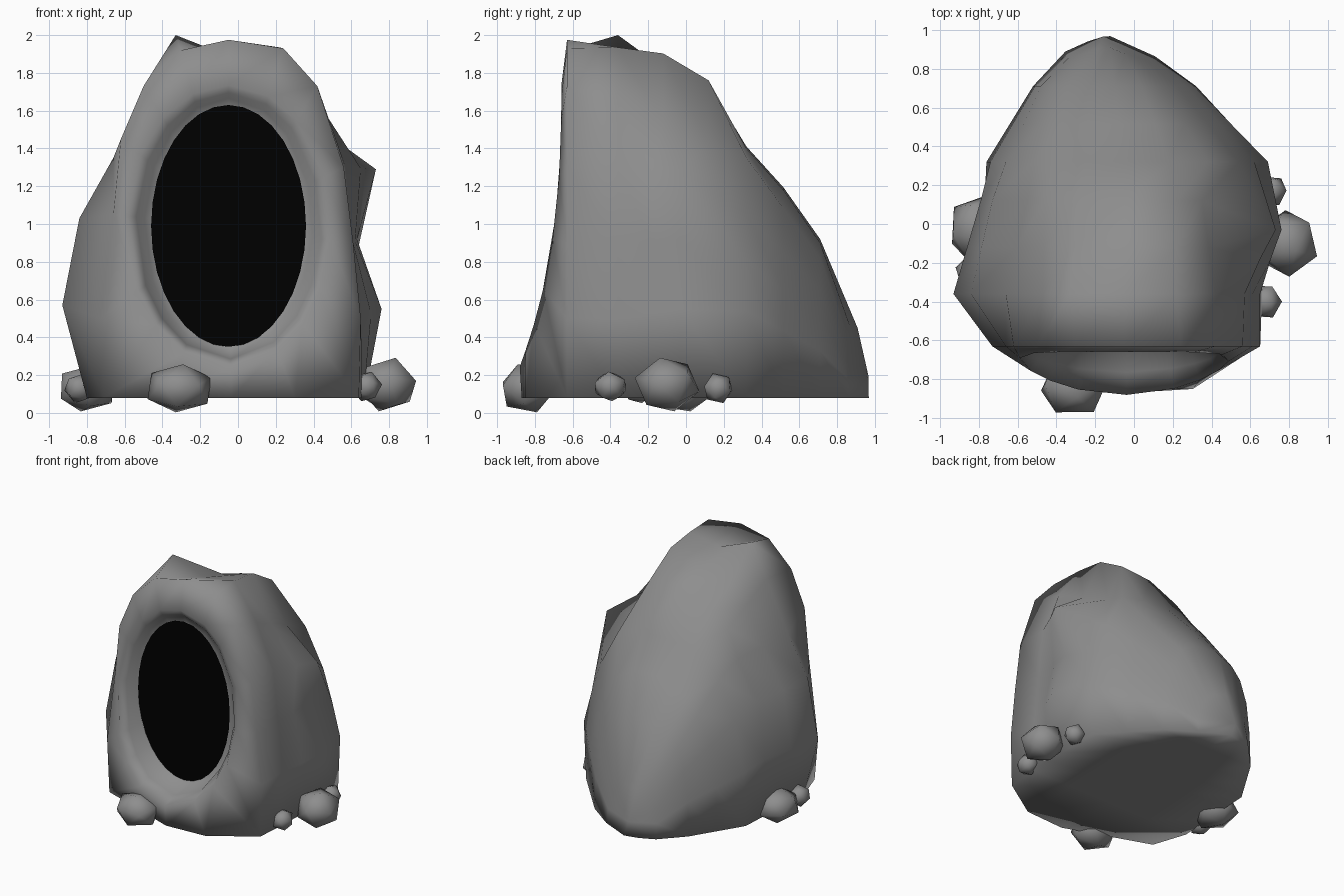
import bpy, bmesh, math
from mathutils import Matrix, Vector

if "Cube" in bpy.data.objects:
    bpy.data.objects.remove(bpy.data.objects["Cube"])

BASE = 0.08
CX, CZ = -0.05, 0.99          # centre of the oval opening


def material(name, v):
    m = bpy.data.materials.new(name)
    m.diffuse_color = (v, v, v, 1)
    m.use_nodes = True
    m.node_tree.nodes["Principled BSDF"].inputs["Base Color"].default_value = m.diffuse_color
    return m


GREY, BLACK = material("stone_grey", 0.27), material("opening_black", 0.0)


def finish(bm, name, mat):
    for f in bm.faces:
        f.smooth = True
    me = bpy.data.meshes.new(name)
    bm.to_mesh(me)
    bm.free()
    me.materials.append(mat)
    ob = bpy.data.objects.new(name, me)
    bpy.context.collection.objects.link(ob)
    return ob


# Cross-sections front to back: y, then arch (x, z) from left foot to right foot
SECTIONS = [
    (-0.63, [(-.71, .08), (-.73, .5), (-.66, 1.05), (-.62, 1.45), (-.50, 1.73), (-.30, 1.92),
             (-.05, 1.975), (.24, 1.93), (.42, 1.73), (.56, 1.3), (.61, .9), (.65, .5), (.64, .08)]),
    (-0.36, [(-.80, .08), (-.93, .57), (-.84, 1.03), (-.66, 1.35), (-.47, 1.74), (-.33, 2.0),
             (-.05, 1.89), (.22, 1.935), (.42, 1.65), (.57, 1.3), (.61, .9), (.65, .5), (.66, .08)]),
    (0.12, [(-.77, .08), (-.79, .55), (-.73, 1.0), (-.55, 1.3), (-.46, 1.52), (-.30, 1.63),
            (-.05, 1.74), (.22, 1.76), (.35, 1.43), (.73, 1.29), (.63, .92), (.76, .55), (.67, .08)]),
    (0.32, [(-.76, .08), (-.74, .5), (-.66, .9), (-.52, 1.2), (-.40, 1.32), (-.25, 1.38),
            (-.05, 1.41), (.18, 1.4), (.38, 1.35), (.54, 1.05), (.62, .8), (.69, .54), (.67, .08)]),
    (0.71, [(-.52, .08), (-.51, .35), (-.48, .6), (-.42, .77), (-.34, .86), (-.22, .91),
            (-.10, .92), (.04, .9), (.14, .82), (.22, .65), (.27, .5), (.31, .33), (.32, .08)]),
]


def closed_ring(y, arch):
    """Arch plus three points along the flat underside."""
    ring = [Vector((x, y, z)) for x, z in arch]
    for t in (0.25, 0.5, 0.75):
        ring.append(ring[12].lerp(ring[0], t))
    return ring


def between(a, b, lifts):
    """Extra ring halfway, with some points raised or lowered."""
    ring = [p.lerp(q, .5) for p, q in zip(a, b)]
    for i, dz in lifts.items():
        ring[i].z += dz
    return ring


front, crest, middle, rear, back = [closed_ring(y, arch) for y, arch in SECTIONS]

# Bulge the bottom front edge forward, pull the right-hand knobs forward
for i, y in zip((13, 14, 15), (-0.85, -0.87, -0.75)):
    front[i].y = y
shoulder = between(crest, middle, {5: -.06, 6: .01, 7: .055})
for i in (9, 10, 11, 12):
    middle[i].y = -0.03
    shoulder[i].y = -0.18

# Narrow pointed tail at the back
tail = []
for p in back:
    z = BASE + (p.z - BASE) * 0.44
    x = -0.15 + (p.x + 0.15) * 0.55
    tail.append(Vector((x, 0.98 - 0.16 * (z - BASE) - 0.45 * abs(x + 0.15), z)))


def oval_ring(rx, rz, yfunc):
    ring = []
    for p in closed_ring(*SECTIONS[0]):
        a = math.atan2((p.z - CZ) / rz, (p.x - CX) / rx)
        x, z = CX + rx * math.cos(a), CZ + rz * math.sin(a)
        ring.append(Vector((x, yfunc(z), z)))
    return ring


def front_y(z):
    return -0.65 - 0.2 * max(0, (1.7 - z) / 1.4) ** 2.5


# Recess and rounded rim around the opening, then the body
rings = [oval_ring(.39, .62, lambda z: -.585),
         oval_ring(.445, .675, lambda z: -.61),
         oval_ring(.49, .705, lambda z: front_y(z) * .6 - .25),
         oval_ring(.54, .745, lambda z: front_y(z) - .01),
         front, crest, shoulder, middle,
         rear, between(rear, back, {6: .03, 7: .03}), back, tail]

bm = bmesh.new()
loops = [[bm.verts.new(p) for p in r] for r in rings]
n = len(loops[0])
for a, b in zip(loops, loops[1:]):
    for i in range(n):
        j = (i + 1) % n
        bm.faces.new((a[i], a[j], b[j], b[i]))
bm.faces.new(loops[0])
tip = bm.verts.new((-.16, .965, .2))
for i in range(n):
    bm.faces.new((loops[-1][i], loops[-1][(i + 1) % n], tip))
bmesh.ops.recalc_face_normals(bm, faces=bm.faces)
finish(bm, "cave_rock", GREY)

# Black opening
bm = bmesh.new()
bmesh.ops.create_circle(bm, cap_ends=True, segments=32, radius=1,
                        matrix=Matrix.Translation((CX, -.62, CZ))
                        @ Matrix.Rotation(math.pi / 2, 4, 'X')
                        @ Matrix.Diagonal((.41, .64, 1, 1)))
finish(bm, "cave_opening", BLACK)

# Loose stones around the foot: position, half sizes, turn
STONES = [
    ((-.31, -.84, .13), (.18, .15, .13), .3),
    ((.79, -.10, .15), (.16, .17, .145), .9),
    ((.71, .17, .13), (.08, .08, .08), .2),
    ((.68, -.40, .14), (.08, .09, .08), 1.3),
    ((-.80, -.03, .13), (.16, .18, .125), .6),
    ((-.84, -.25, .13), (.08, .09, .08), 1.0),
]
for k, (pos, size, turn) in enumerate(STONES):
    bm = bmesh.new()
    bmesh.ops.create_icosphere(bm, subdivisions=1, radius=1.04,
                               matrix=Matrix.Translation(pos) @ Matrix.Diagonal((*size, 1))
                               @ Matrix.Rotation(turn, 4, 'Z') @ Matrix.Rotation(.35, 4, 'X'))
    finish(bm, f"stone_{k + 1}", GREY)
